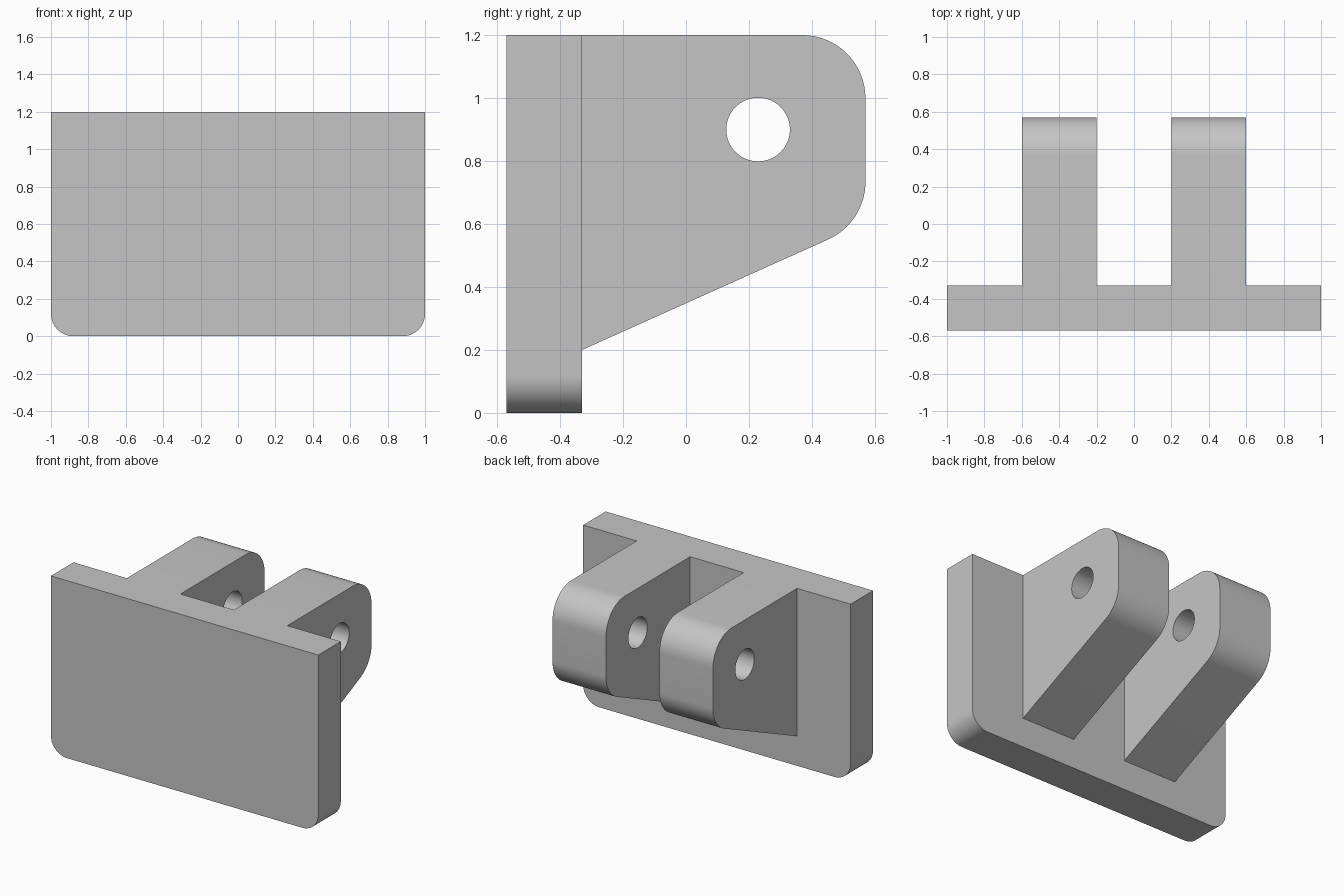
import bpy, bmesh, math
from mathutils import Vector

old = bpy.data.objects.get("Cube")
if old:
    bpy.data.objects.remove(old, do_unlink=True)

GREY = (0.56, 0.56, 0.56, 1)
grey = bpy.data.materials.new("plain grey")
grey.use_nodes = True
grey.diffuse_color = GREY
grey.node_tree.nodes["Principled BSDF"].inputs["Base Color"].default_value = GREY


def rounded(corners, steps=16):
    """Outline from (u, v, radius) corners, each rounded by a tangent arc."""
    points = []
    for i, (u, v, radius) in enumerate(corners):
        p = Vector((u, v))
        if not radius:
            points.append(p)
            continue
        a = (Vector(corners[i - 1][:2]) - p).normalized()
        b = (Vector(corners[(i + 1) % len(corners)][:2]) - p).normalized()
        half = a.angle(b) / 2
        centre = p + (a + b).normalized() * radius / math.sin(half)
        start = p + a * radius / math.tan(half) - centre
        end = p + b * radius / math.tan(half) - centre
        turn = math.pi - 2 * half
        for k in range(steps + 1):
            t = k / steps
            arc = start * math.sin((1 - t) * turn) + end * math.sin(t * turn)
            points.append(centre + arc / math.sin(turn))
    return points


def circle(u, v, radius, steps=64):
    angles = [math.tau * k / steps for k in range(steps)]
    return [Vector((u + radius * math.cos(a), v + radius * math.sin(a))) for a in angles]


def extruded(name, loops, place, depth):
    """Fill the outlines (later ones are holes) and extrude along depth."""
    bm = bmesh.new()
    edges = []
    for loop in loops:
        verts = [bm.verts.new(place(p)) for p in loop]
        edges += [bm.edges.new((v, verts[i - 1])) for i, v in enumerate(verts)]
    bmesh.ops.triangle_fill(bm, edges=edges, use_beauty=True)
    cap = bmesh.ops.extrude_face_region(bm, geom=bm.faces[:], use_keep_orig=True)
    moved = [g for g in cap["geom"] if isinstance(g, bmesh.types.BMVert)]
    bmesh.ops.translate(bm, verts=moved, vec=depth)
    bmesh.ops.recalc_face_normals(bm, faces=bm.faces[:])
    mesh = bpy.data.meshes.new(name)
    bm.to_mesh(mesh)
    bm.free()
    mesh.materials.append(grey)
    obj = bpy.data.objects.new(name, mesh)
    bpy.context.collection.objects.link(obj)
    bpy.ops.object.select_all(action="DESELECT")
    obj.select_set(True)
    bpy.context.view_layer.objects.active = obj
    bpy.ops.object.shade_smooth_by_angle(angle=math.radians(20))


FRONT, JOIN, BACK, TOP = -0.57, -0.33, 0.57, 1.2

# Mounting plate with rounded lower corners
plate = rounded([(-1, TOP, 0), (-1, 0, 0.12), (1, 0, 0.12), (1, TOP, 0)])
extruded("mounting_plate", [plate], lambda p: (p.x, FRONT, p.y), (0, JOIN - FRONT, 0))

# Pair of lugs with pin holes
lug = rounded([(JOIN, TOP, 0), (JOIN, 0.2, 0), (BACK, 0.604, 0.2), (BACK, TOP, 0.2)])
pin_hole = circle(0.229, 0.9, 0.101)
for name, x in (("right_lug", -0.6), ("left_lug", 0.2)):
    extruded(name, [lug, pin_hole], lambda p: (x, p.x, p.y), (0.4, 0, 0))
